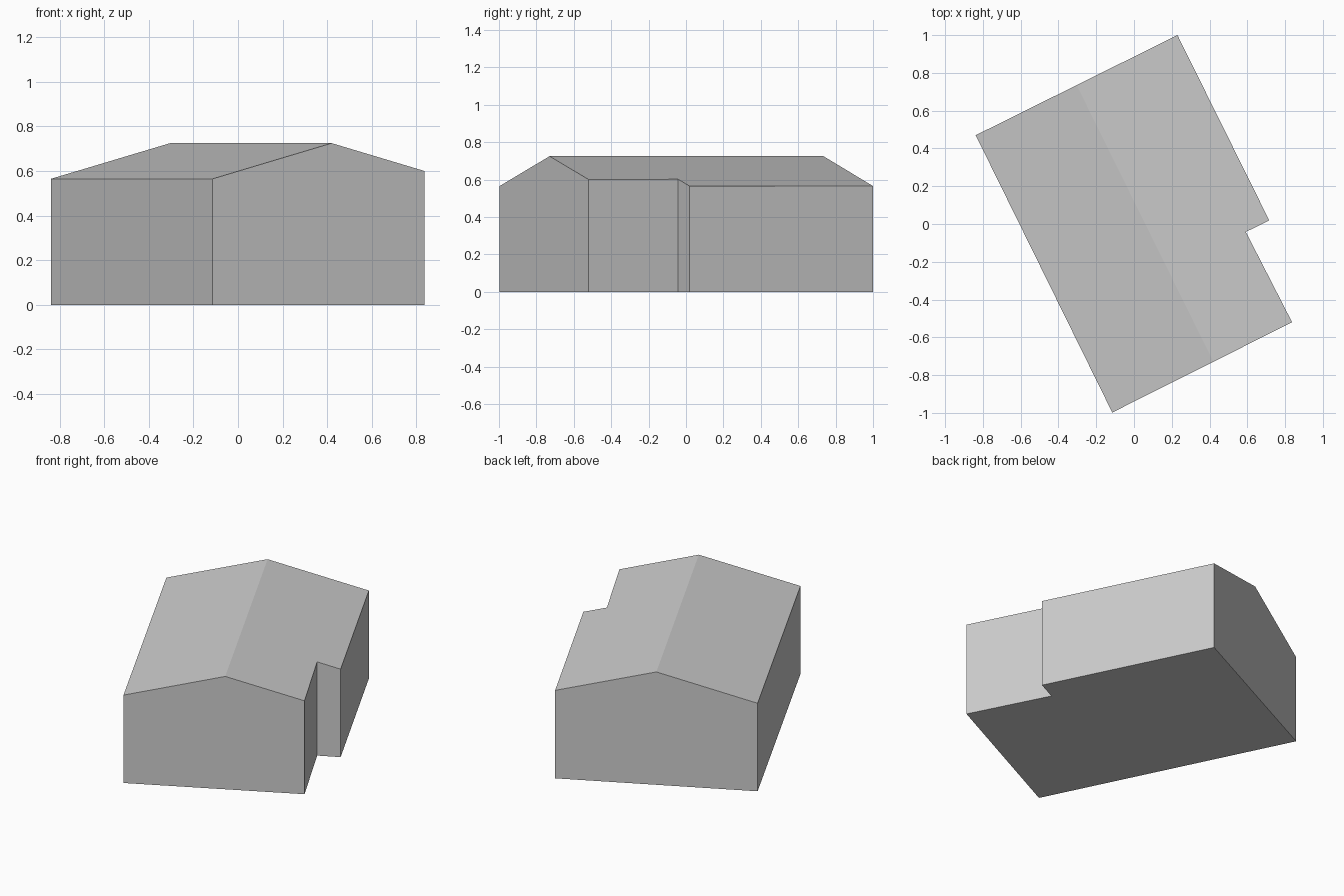
import bpy
import bmesh
from mathutils import Vector

cube = bpy.data.objects.get("Cube")
if cube:
    bpy.data.objects.remove(cube, do_unlink=True)

# Plain grey for walls and roof
grey = bpy.data.materials.new("plain_grey")
grey.use_nodes = True
colour = (0.6, 0.6, 0.6, 1)
grey.diffuse_color = colour
grey.node_tree.nodes["Principled BSDF"].inputs["Base Color"].default_value = colour

# Footprint with a shallow step in the right-hand long wall
footprint = [(-0.838, 0.47), (-0.115, -0.998), (0.837, -0.52),
             (0.592, -0.042), (0.716, 0.019), (0.23, 1.0)]
RIDGE_Z, EAVES_Z, HALF_WIDTH = 0.725, 0.565, 0.597
ridge_start = Vector((0.42, -0.73, 0))
ridge_end = Vector((-0.304, 0.735, 0))
along = (ridge_end - ridge_start).normalized()
across = Vector((along.y, -along.x, 0))

# Extrude the footprint and split it along the ridge
bm = bmesh.new()
base = bm.faces.new([bm.verts.new((x, y, 0)) for x, y in footprint])
raised = bmesh.ops.extrude_face_region(bm, geom=[base], use_keep_orig=True)
top = [v for v in raised["geom"] if isinstance(v, bmesh.types.BMVert)]
bmesh.ops.translate(bm, vec=(0, 0, 1), verts=top)
bmesh.ops.bisect_plane(bm, geom=bm.verts[:] + bm.edges[:] + bm.faces[:],
                       plane_co=ridge_end, plane_no=across, dist=0.0001)

# Pitch the roof: height falls evenly away from the ridge
for v in bm.verts:
    if v.co.z > 0.5:
        distance = abs((v.co - ridge_end).dot(across))
        v.co.z = RIDGE_Z - (RIDGE_Z - EAVES_Z) * distance / HALF_WIDTH
bmesh.ops.recalc_face_normals(bm, faces=bm.faces)

mesh = bpy.data.meshes.new("gabled_building")
bm.to_mesh(mesh)
bm.free()
mesh.materials.append(grey)
building = bpy.data.objects.new("gabled_building", mesh)
bpy.context.collection.objects.link(building)
